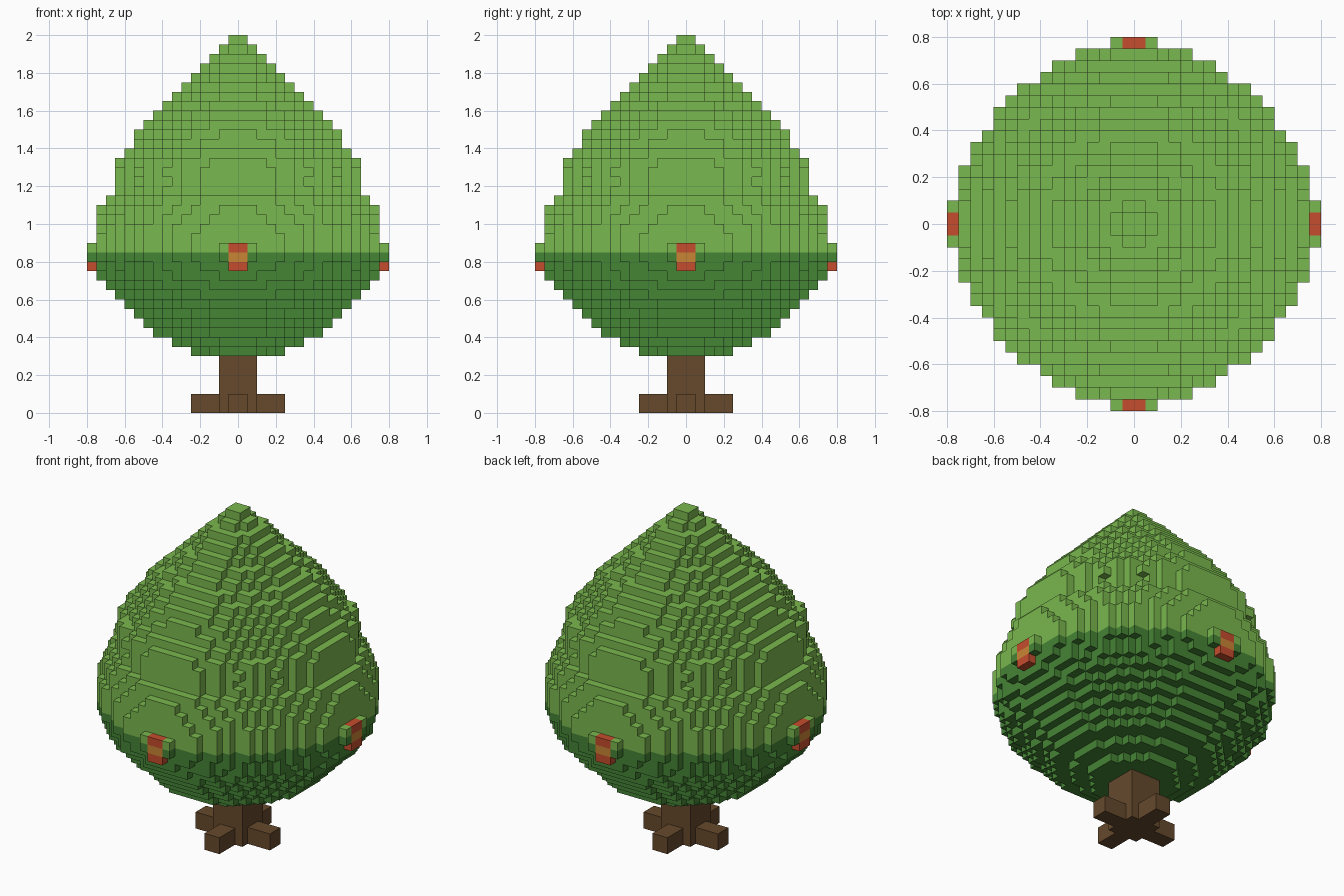
import bpy, bmesh
from mathutils import Vector

cube = bpy.data.objects.get("Cube")
if cube:
    bpy.data.objects.remove(cube, do_unlink=True)

V = 0.05  # edge length of one block


def material(name, hex_code):
    srgb = [int(hex_code[i:i + 2], 16) / 255 for i in (0, 2, 4)]
    col = [c / 12.92 if c <= 0.04045 else ((c + 0.055) / 1.055) ** 2.4 for c in srgb] + [1.0]
    m = bpy.data.materials.new(name)
    m.use_nodes = True
    m.diffuse_color = col
    bsdf = next(n for n in m.node_tree.nodes if n.type == 'BSDF_PRINCIPLED')
    bsdf.inputs["Base Color"].default_value = col
    return m


LIGHT = material("light leaf green", "7AB84E")
DARK = material("dark leaf green", "458535")
BARK = material("bark brown", "66492C")
RED = material("fruit red", "C54D2D")
ORANGE = material("fruit orange", "C98534")


def finish(name, bm, mats):
    me = bpy.data.meshes.new(name)
    bm.to_mesh(me)
    bm.free()
    for m in mats:
        me.materials.append(m)
    ob = bpy.data.objects.new(name, me)
    bpy.context.collection.objects.link(ob)
    return ob


def box(name, lo, hi, mat):
    """Axis-aligned box between two corners."""
    lo, hi = Vector(lo), Vector(hi)
    bm = bmesh.new()
    bmesh.ops.create_cube(bm, size=1)
    for v in bm.verts:
        v.co = (lo + hi) / 2 + v.co * (hi - lo)
    return finish(name, bm, [mat])


def block_shell(cells):
    """Mesh of the exposed sides of a set of unit blocks."""
    bm = bmesh.new()
    corners = {}

    def vert(p):
        if p not in corners:
            corners[p] = bm.verts.new([c * V for c in p])
        return corners[p]

    for cell in cells:
        for axis in range(3):
            u, w = (axis + 1) % 3, (axis + 2) % 3
            for side in (0, 1):
                near = list(cell)
                near[axis] += 2 * side - 1
                if tuple(near) in cells:
                    continue
                loop = []
                for du, dw in ((0, 0), (1, 0), (1, 1), (0, 1)):
                    p = list(cell)
                    p[axis] += side
                    p[u] += du
                    p[w] += dw
                    loop.append(vert(tuple(p)))
                bm.faces.new(loop if side else loop[::-1])
    return bm


# Crown: radius of each block layer, from z = 0.30 up to z = 2.00
RADII = [0.25, 0.35, 0.45, 0.505, 0.555, 0.605, 0.655, 0.70, 0.737,
         0.752, 0.767, 0.767, 0.767, 0.76, 0.748, 0.735, 0.71,
         0.67, 0.655, 0.665, 0.65, 0.61, 0.562, 0.538,
         0.50, 0.45, 0.40, 0.35, 0.30, 0.25, 0.20, 0.15, 0.10, 0.05]
POWER = 1.9  # slightly flattened circle
cells = set()
for k, r in enumerate(RADII):
    for i in range(-16, 16):
        for j in range(-16, 16):
            x, y = abs(i + 0.5) * V, abs(j + 0.5) * V
            if x ** POWER + y ** POWER <= r ** POWER:
                cells.add((i, j, k + 6))
bm = block_shell(cells)
for f in bm.faces:
    f.material_index = 0 if f.calc_center_median().z > 0.849 else 1
finish("crown", bm, [LIGHT, DARK])

# Trunk
box("trunk", (-0.1, -0.1, 0), (0.1, 0.1, 0.32), BARK)

# Roots and fruit clusters on the four sides
SIDES = {"front": (0, -1), "back": (0, 1), "right": (-1, 0), "left": (1, 0)}


def side_box(name, d, near, far, a, b, z0, z1, mat):
    """Box from near to far along direction d, from a to b across it."""
    p = [(d[0] * n - d[1] * t, d[1] * n + d[0] * t) for n, t in ((near, a), (far, b))]
    xs, ys = zip(*p)
    return box(name, (min(xs), min(ys), z0), (max(xs), max(ys), z1), mat)


for side, d in SIDES.items():
    side_box(side + "_root", d, 0.1, 0.25, -0.05, 0.05, 0, 0.1, BARK)
    # fruit: red, orange, red bands
    for part, z, mat in (("bottom", 0.75, RED), ("middle", 0.80, ORANGE), ("top", 0.85, RED)):
        side_box(f"{side}_fruit_{part}", d, 0.75, 0.8, -0.05, 0.05, z, z + V, mat)
    # leaves flanking the fruit
    for n, a in enumerate((-0.1, 0.05)):
        side_box(f"{side}_leaf_lower_{n + 1}", d, 0.75, 0.8, a, a + V, 0.80, 0.85, DARK)
        side_box(f"{side}_leaf_upper_{n + 1}", d, 0.75, 0.8, a, a + V, 0.85, 0.90, LIGHT)
